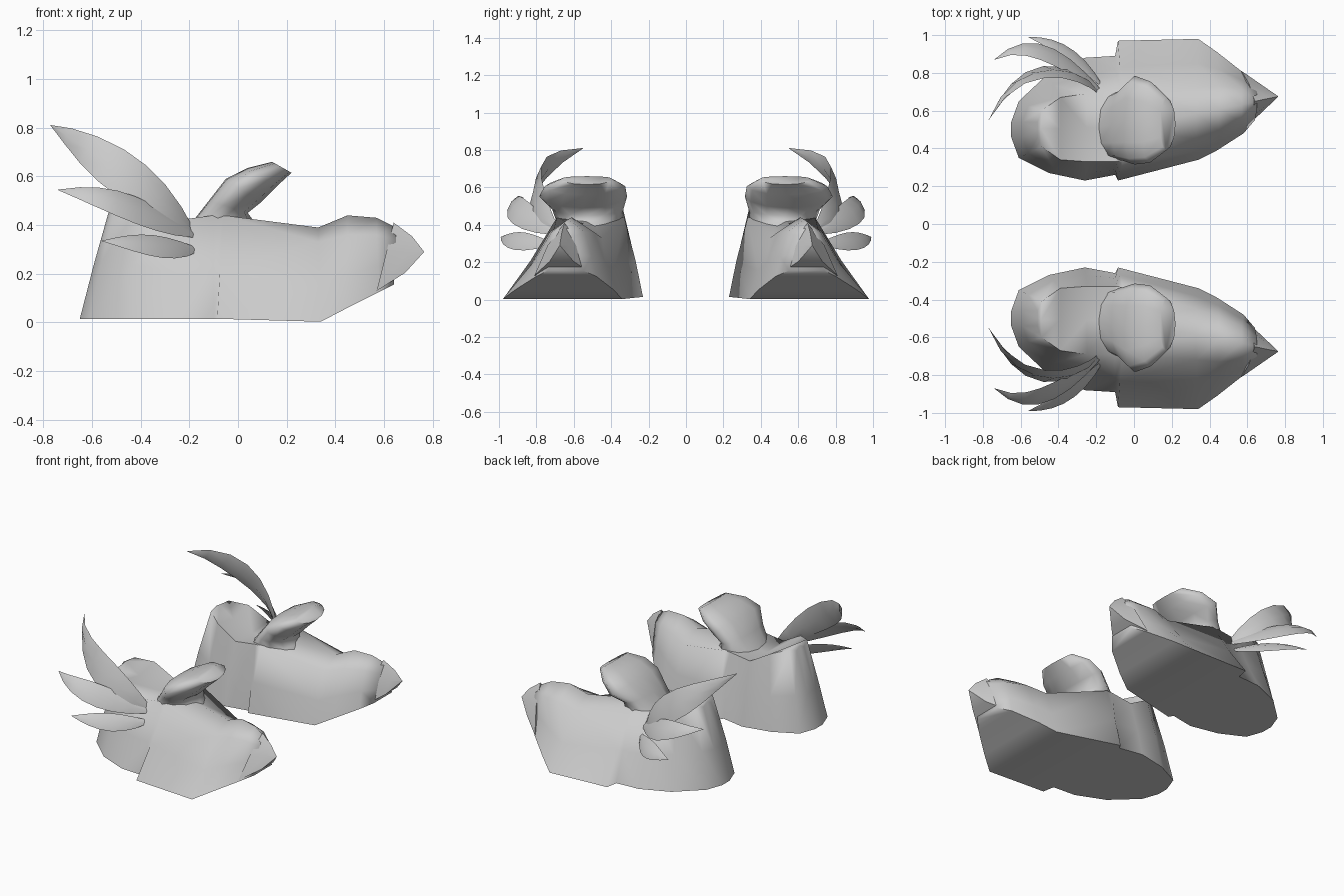
import bpy, bmesh, math
from mathutils import Vector

if "Cube" in bpy.data.objects:
    bpy.data.objects.remove(bpy.data.objects["Cube"])


def make(name, rings, angle=80):
    """Loft closed rings of points with end caps, then mirror to the other shoe."""
    bm = bmesh.new()
    rows = [[bm.verts.new(p) for p in r] for r in rings]
    n = len(rows[0])
    for a, b in zip(rows, rows[1:]):
        for i in range(n):
            j = (i + 1) % n
            bm.faces.new((a[i], a[j], b[j], b[i]))
    bm.faces.new(rows[0])
    bm.faces.new(rows[-1])
    bmesh.ops.recalc_face_normals(bm, faces=bm.faces)
    me = bpy.data.meshes.new(name)
    bm.to_mesh(me)
    bm.free()
    ob = bpy.data.objects.new(name, me)
    bpy.context.collection.objects.link(ob)
    m = ob.modifiers.new("other_side", 'MIRROR')
    m.use_axis = (False, True, False)
    m.use_mirror_merge = False
    bpy.ops.object.select_all(action='DESELECT')
    ob.select_set(True)
    bpy.context.view_layer.objects.active = ob
    bpy.ops.object.shade_smooth_by_angle(angle=math.radians(angle))


# Shoe upper: x at sole and top, y of outer sole / outer top /
# inner top / inner sole, z of shoulder and of centre line
stations = [
    (-.65, -.51, .54, .54, .46, .46, .51, .53),
    (-.61, -.49, .65, .60, .41, .35, .53, .54),
    (-.45, -.39, .80, .67, .34, .27, .50, .47),
    (-.26, -.25, .88, .69, .33, .23, .42, .41),
    (-.10, -.10, .89, .69, .33, .26, .44, .42),
    (-.085, -.06, .97, .69, .33, .23, .44, .43),
    (.34, .33, .98, .72, .45, .34, .33, .39),
    (.44, .45, .91, .73, .49, .39, .36, .44),
    (.58, .57, .80, .72, .54, .48, .36, .43),
    (.64, .65, .74, .70, .60, .55, .34, .39),
]
rings = []
for xb, xt, yo, so, si, yi, zs, zt in stations:
    zb = .015 + max(0, xb - .36) * .5 - (.012 if 0 < xb < .4 else 0)
    xm, zm = xb + (xt - xb) * .42, zb + (zs - zb) * .46
    wide = .95 if xb == -.10 else yo          # step only shows at the sole
    rings.append([(xb, yo, zb), (xm, so + (wide - so) * .5, zm), (xt, so, zs),
                  (xt, (so + si) / 2, zt),
                  (xt, si, zs), (xm, si + (yi - si) * .6, zm), (xb, yi, zb)])
make("shoe_upper", rings)

# Pointed toe cap: triangular ring shrinking to the tip
tip = (.765, .675, .29)
base = [(.57, .81, .13), (.61, .74, .29), (.64, .65, .41), (.61, .56, .29), (.57, .49, .13)]
make("toe_cap", [[(x + (tip[0] - x) * t, y + (tip[1] - y) * t, z + (tip[2] - z) * t ** 1.5)
                  for x, y, z in base] for t in (0, .6, .999)], 50)

# Flared tongue: back x,z / front x,z / centre y / half width
rings = []
for bx, bz, fx, fz, c, w in [(-.27, .33, .20, .30, .53, .16), (-.19, .41, .07, .41, .515, .175),
                             (-.12, .50, .04, .45, .525, .19),
                             (-.05, .59, .09, .49, .55, .235), (.04, .635, .16, .56, .54, .215),
                             (.14, .66, .22, .615, .53, .14)]:
    ring = []
    for k in range(12):
        a = 2 * math.pi * k / 12
        t = ((1 - math.cos(a)) / 2) ** 1.4
        ring.append((bx + (fx - bx) * t, c + w * math.sin(a), bz + (fz - bz) * t))
    rings.append(ring)
make("tongue", rings)


def feather(name, width, lean, *ctrl):
    """Thin curved blade along a cubic curve, leaning inwards."""
    a, b, c, d = map(Vector, ctrl)
    rings = []
    for i in range(8):
        t = i / 7
        u = 1 - t
        p = a * u**3 + b * (3 * u * u * t) + c * (3 * u * t * t) + d * t**3
        tan = ((b - a) * u * u + (c - b) * (2 * u * t) + (d - c) * t * t).normalized()
        w = width * (.96 * math.sin(math.pi * t ** .9) + .2 * u) + .001
        up = Vector((0, -lean, 1))
        up = (up - tan * up.dot(tan)).normalized()
        side = tan.cross(up) * min(.014, w * .3)
        rings.append([p + up * w, p + side, p - up * w, p - side])
    make(name, rings)


# Wing feathers on the outer side
feather("feather_top", .085, .3, (-.18, .69, .36), (-.33, .86, .52), (-.62, .86, .72), (-.77, .55, .81))
feather("feather_middle", .066, .8, (-.18, .71, .36), (-.37, .87, .44), (-.55, 1, .53), (-.74, .87, .545))
feather("feather_bottom", .052, .9, (-.17, .73, .3), (-.29, .88, .3), (-.42, .96, .33), (-.56, .99, .335))
